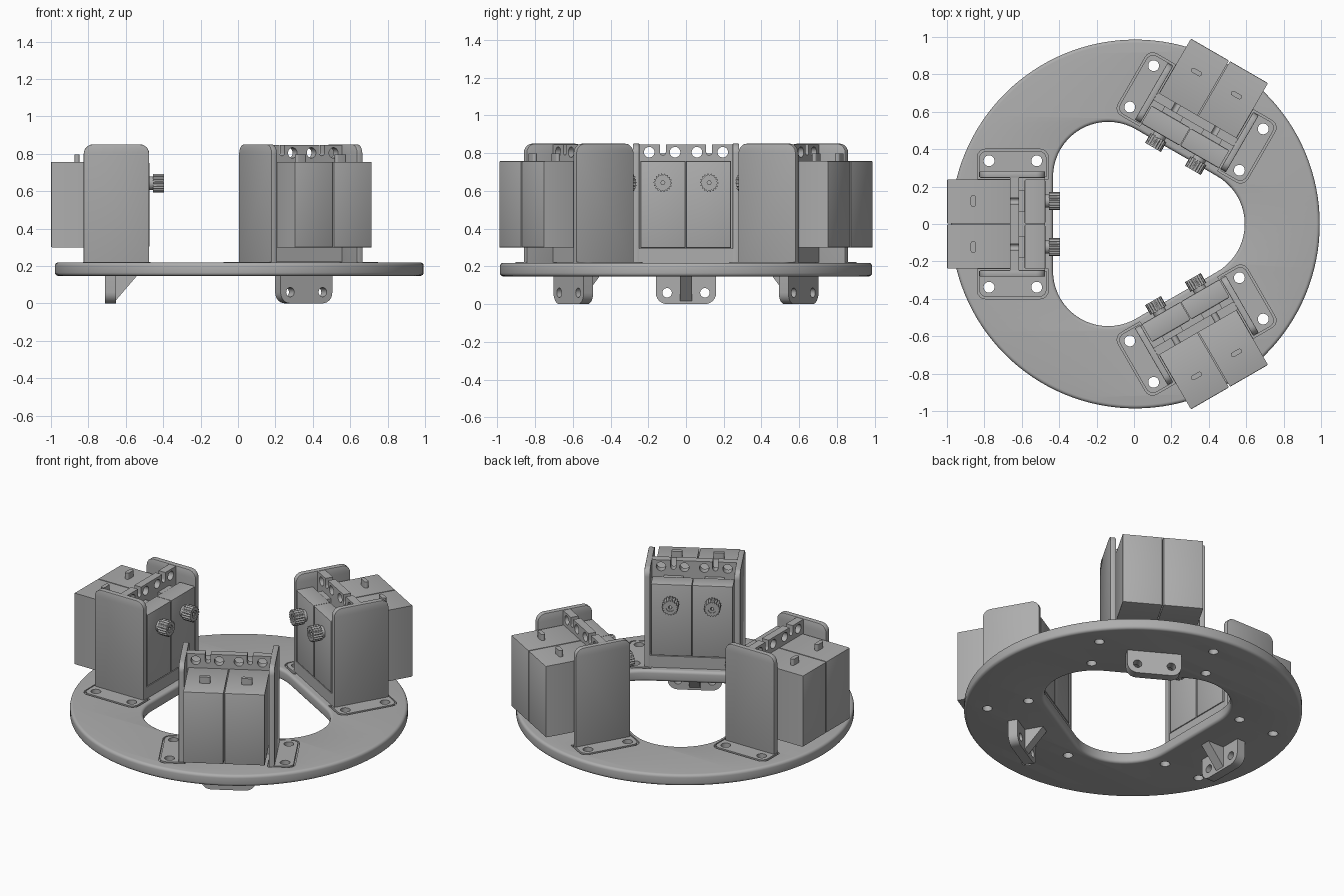
import bpy, bmesh
from math import sin, cos, pi, radians
from mathutils import Matrix, Vector

old = bpy.data.objects.get("Cube")
if old:
    bpy.data.objects.remove(old, do_unlink=True)

grey = bpy.data.materials.new("plain_grey")
grey.use_nodes = True
COLOUR = (0.42, 0.42, 0.42, 1)
grey.diffuse_color = COLOUR
grey.node_tree.nodes["Principled BSDF"].inputs["Base Color"].default_value = COLOUR

CENTRE = Matrix.Translation((0.007, 0, 0))
ANGLES = [radians(a) for a in (60, 180, 300)]

# Profile planes: columns are where profile x, profile y and thickness go
FLAT = Matrix.Identity(3)
SIDE = Matrix(((1, 0, 0), (0, 0, -1), (0, 1, 0)))    # x-z profile, thick in y
FACE = Matrix(((0, 0, 1), (1, 0, 0), (0, 1, 0)))     # y-z profile, thick in x


def arc(x, y, r, start, end, n):
    return [(x + r * cos(start + (end - start) * i / n),
             y + r * sin(start + (end - start) * i / n)) for i in range(n + 1)]


def circle(x, y, r, n=24):
    return arc(x, y, r, 0, 2 * pi, n)[:-1]


def rounded(x0, x1, y0, y1, bottom=0.0, top=0.0):
    """Rectangle with one radius for its low-y corners and one for the high-y."""
    pts = []
    for i, (x, y, r) in enumerate(((x1, y1, top), (x0, y1, top),
                                   (x0, y0, bottom), (x1, y0, bottom))):
        sx, sy = (-1 if x == x1 else 1), (-1 if y == y1 else 1)
        if r:
            pts += arc(x + sx * r, y + sy * r, r, i * pi / 2, (i + 1) * pi / 2, 6)
        else:
            pts.append((x, y))
    return pts


def turned(loop, a):
    return [(x * cos(a) - y * sin(a), x * sin(a) + y * cos(a)) for x, y in loop]


def plate(name, loops, low, high, plane=FLAT, bevel=0.0, steps=1):
    """Extrude a profile with holes between two depths, optionally edge-rounded."""
    curve = bpy.data.curves.new(name, 'CURVE')
    curve.dimensions = '2D'
    curve.fill_mode = 'BOTH'
    curve.extrude = (high - low) / 2 - bevel
    curve.bevel_depth, curve.offset, curve.bevel_resolution = bevel, -bevel, steps
    for loop in loops:
        spline = curve.splines.new('POLY')
        spline.points.add(len(loop) - 1)
        for p, (x, y) in zip(spline.points, loop):
            p.co = (x, y, 0, 1)
        spline.use_cyclic_u = True
    temp = bpy.data.objects.new(name, curve)
    bpy.context.collection.objects.link(temp)
    bpy.context.view_layer.update()
    mesh = bpy.data.meshes.new_from_object(
        temp.evaluated_get(bpy.context.evaluated_depsgraph_get()))
    bpy.data.objects.remove(temp)
    bpy.data.curves.remove(curve)
    mesh.name = name
    mesh.transform(Matrix.Translation(plane @ Vector((0, 0, (low + high) / 2)))
                   @ plane.to_4x4())
    bm = bmesh.new()
    bm.from_mesh(mesh)
    bmesh.ops.remove_doubles(bm, verts=bm.verts, dist=1e-5)
    bmesh.ops.recalc_face_normals(bm, faces=bm.faces)
    bm.to_mesh(mesh)
    bm.free()
    mesh.materials.clear()
    mesh.materials.append(grey)
    return mesh


def place(name, mesh, matrix):
    ob = bpy.data.objects.new(name, mesh)
    bpy.context.collection.objects.link(ob)
    ob.matrix_world = matrix
    return ob


def smooth(ob):
    bpy.ops.object.select_all(action='DESELECT')
    ob.select_set(True)
    bpy.context.view_layer.objects.active = ob
    bpy.ops.object.shade_smooth_by_angle(angle=radians(35))


# Base ring with a rounded triangular opening
opening = []
for a in (0, 2 * pi / 3, 4 * pi / 3):
    opening += arc(0.29 * cos(a), 0.29 * sin(a), 0.295, a - pi / 3, a + pi / 3, 20)
ring = place("base_ring", plate("base_ring", [circle(0, 0, 0.986, 128), opening],
                                0.147, 0.219, bevel=0.018, steps=3), CENTRE)

# Recesses for the bracket feet and the bolt holes through the ring
recesses, bolts = [], []
for a in ANGLES:
    for s in (0, pi):
        foot = rounded(-0.19, 0.19, 0.24, 0.4, 0, 0.045)
        foot = [(x + 0.655, y if s == 0 else -y) for x, y in foot]
        recesses.append(turned(foot, a))
        for u in (0.527, 0.782):
            bolts.append(turned(circle(u, 0.338 if s == 0 else -0.338, 0.029), a))
for name, loops, low in (("recess", recesses, 0.205), ("bolt", bolts, 0.1)):
    cutter = place(name + "_cutter", plate(name, loops, low, 0.3), CENTRE)
    cutter.hide_render = True
    bpy.context.view_layer.objects.active = ring
    mod = ring.modifiers.new(name, 'BOOLEAN')
    mod.object, mod.solver = cutter, 'EXACT'
    bpy.ops.object.modifier_apply(modifier=name)
    bpy.data.objects.remove(cutter)
smooth(ring)

# One motor station, pointing along +x
parts = []


def part(name, *args, **kw):
    parts.append((name, plate(name, *args, **kw)))


# Bracket: crosswise panel with screw holes and top notches, and its sill
panel = [(-0.25, 0.22), (0.25, 0.22), (0.25, 0.847)]
for y in (0.123, -0.123):
    panel += [(y + 0.016, 0.847)] + arc(y, 0.805, 0.016, 0, -pi, 8) + [(y - 0.016, 0.847)]
panel.append((-0.25, 0.847))
holes = [circle(y, 0.805, 0.028) for y in (-0.195, -0.058, 0.058, 0.195)]
part("bracket_panel", [panel] + holes, 0.622, 0.67, FACE)
part("bracket_sill", [rounded(-0.25, 0.25, 0.21, 0.294)], 0.484, 0.65, FACE)

# Hanging tab with two holes and a gusset
part("lower_tab", [rounded(-0.16, 0.16, 0, 0.16, 0.06)]
     + [circle(y, 0.06, 0.025) for y in (-0.1, 0.1)], 0.66, 0.718, FACE)
part("tab_gusset", [[(0.665, 0.01), (0.665, 0.16), (0.545, 0.16), (0.545, 0.15)]],
     -0.032, 0.032, SIDE)

for s, label in ((1, "left"), (-1, "right")):
    # Bracket cheek and its bolted foot
    low, high = sorted((-s * 0.247, -s * 0.281))
    part(label + "_cheek", [rounded(0.482, 0.832, 0.206, 0.85, 0, 0.05)],
         low, high, SIDE, bevel=0.004)
    foot = [(x + 0.655, s * y) for x, y in rounded(-0.18, 0.18, 0.25, 0.39, 0, 0.04)]
    part(label + "_foot", [foot] + [circle(u, s * 0.338, 0.029) for u in (0.527, 0.782)],
         0.205, 0.222)

    # Motor: rear case, neck, front case
    y0, y1 = sorted((s * 0.003, s * 0.238))
    part(label + "_motor_case", [rounded(y0, y1, 0.3, 0.757)], 0.665, 1.007, FACE, bevel=0.006)
    part(label + "_motor_neck", [rounded(y0 + 0.06, y1 - 0.06, 0.31, 0.75)], 0.585, 0.63, FACE)
    part(label + "_motor_front", [rounded(y0, y1 + 0.003, 0.297, 0.757)],
         0.481, 0.592, FACE, bevel=0.008)
    part(label + "_motor_peg", [rounded(0.854, 0.88, s * 0.123 - 0.032, s * 0.123 + 0.032,
                                        0.012, 0.012)], 0.75, 0.797)

    # Output shaft and toothed gear
    y, z = s * 0.123, 0.643
    teeth = []
    for i in range(72):
        r = 0.049 if i % 4 < 2 else 0.041
        teeth.append((y + r * cos(i * pi / 36), z + r * sin(i * pi / 36)))
    part(label + "_gear", [teeth, circle(y, z, 0.024)], 0.402, 0.462, FACE)
    part(label + "_gear_collar", [circle(y, z, 0.036), circle(y, z, 0.012, 6)],
         0.458, 0.49, FACE)
    part(label + "_gear_screw", [circle(y, z, 0.0245), circle(y, z, 0.011, 6)],
         0.408, 0.475, FACE)

# Three stations around the ring
for name, mesh in parts:
    for i, a in enumerate(ANGLES):
        ob = place(f"{name}_{i + 1}", mesh, CENTRE @ Matrix.Rotation(a, 4, 'Z'))
        if i == 0 and not name.endswith("gear"):
            smooth(ob)
